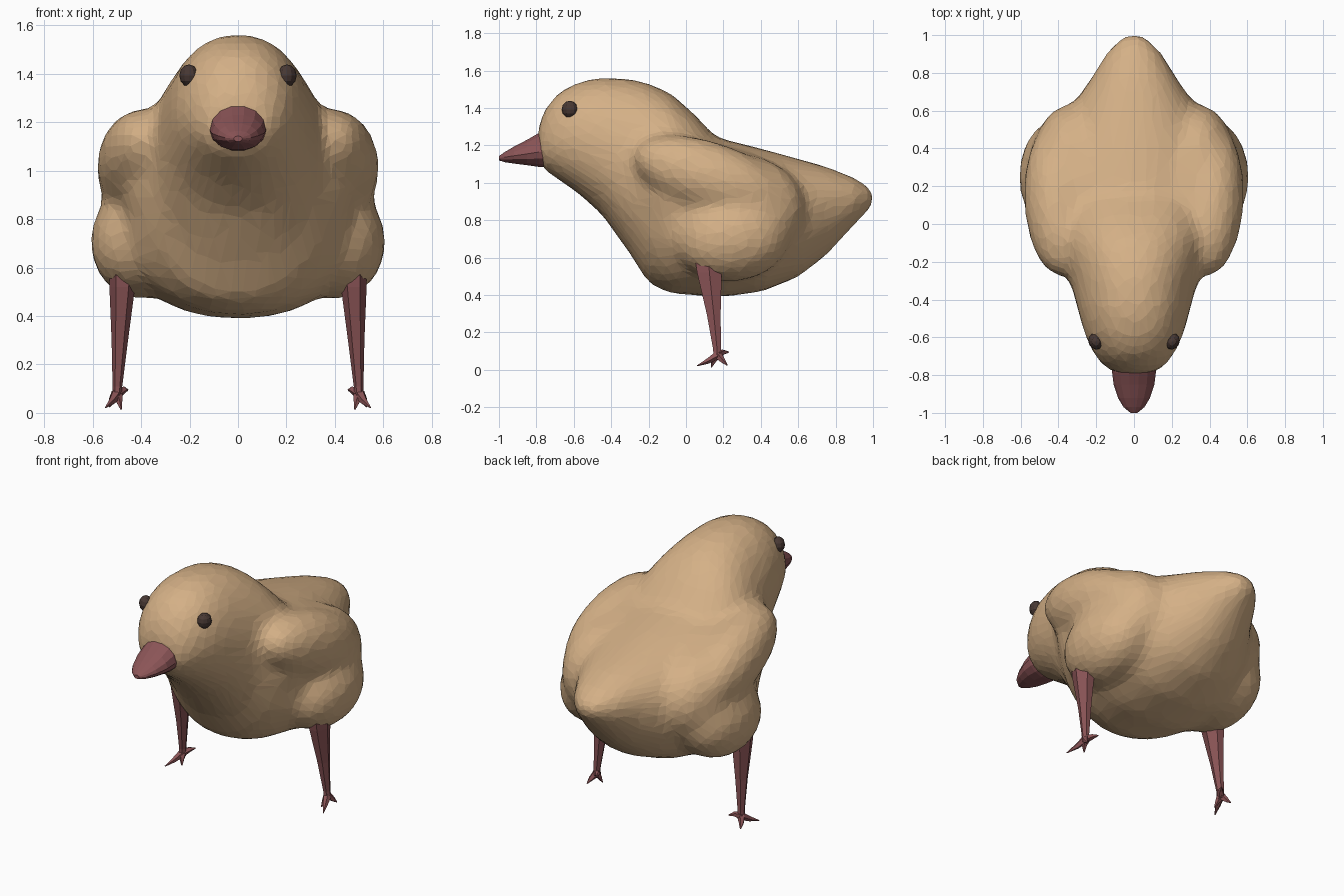
import bpy, bmesh, math
from mathutils import Vector, Matrix

if "Cube" in bpy.data.objects:
    bpy.data.objects.remove(bpy.data.objects["Cube"])


def material(name, rgb):
    m = bpy.data.materials.new(name)
    m.diffuse_color = (*rgb, 1)
    m.use_nodes = True
    m.node_tree.nodes["Principled BSDF"].inputs["Base Color"].default_value = m.diffuse_color
    return m


TAN = material("tan feathers", (0.66, 0.435, 0.24))
RED = material("dull red", (0.26, 0.09, 0.095))
DARK = material("dark brown", (0.065, 0.04, 0.034))


def loft(bm, rings):
    """Skin a list of equal-length point rings and close both ends."""
    loops = [[bm.verts.new(p) for p in ring] for ring in rings]
    n = len(loops[0])
    for a, b in zip(loops, loops[1:]):
        for i in range(n):
            j = (i + 1) % n
            bm.faces.new((a[i], a[j], b[j], b[i]))
    bm.faces.new(loops[0][::-1])
    bm.faces.new(loops[-1])


def section(y, zb, zt, w, zc, n, power=1.0):
    """Egg-shaped cross-section across y, widest at height zc."""
    pts = []
    for i in range(n):
        t = 2 * math.pi * i / n
        c, s = math.cos(t), math.sin(t)
        x = w * math.copysign(abs(c) ** power, c)
        pts.append((x, y, zc + s * ((zt - zc) if s > 0 else (zc - zb))))
    return pts


def spike(bm, points, radii, n=5):
    """Tapered tube through points."""
    rings = []
    pts = [Vector(p) for p in points]
    for k, p in enumerate(pts):
        d = (pts[min(k + 1, len(pts) - 1)] - pts[max(k - 1, 0)]).normalized()
        q = d.to_track_quat('Z', 'Y')
        rings.append([p + q @ Vector((radii[k] * math.cos(2 * math.pi * i / n),
                                      radii[k] * math.sin(2 * math.pi * i / n), 0))
                      for i in range(n)])
    loft(bm, rings)


def ellipsoid(bm, loc, scale, tilt=0.0, yaw=0.0, seg=24):
    m = (Matrix.Translation(loc) @ Matrix.Rotation(yaw, 4, 'Z')
         @ Matrix.Rotation(tilt, 4, 'X') @ Matrix.Diagonal((*scale, 1)))
    bmesh.ops.create_uvsphere(bm, u_segments=seg, v_segments=seg // 2, radius=1, matrix=m)


def finish(bm, name, mat, mirror=False):
    bmesh.ops.recalc_face_normals(bm, faces=bm.faces)
    me = bpy.data.meshes.new(name)
    bm.to_mesh(me)
    bm.free()
    me.materials.append(mat)
    ob = bpy.data.objects.new(name, me)
    bpy.context.collection.objects.link(ob)
    if mirror:
        ob.modifiers.new("mirror", 'MIRROR').use_mirror_merge = False
    return ob


# Body: head-to-tail loft fused with folded wings and thighs
bm = bmesh.new()
profile = [  # y, bottom, top, half width, height of widest point
    (-0.795, 1.12, 1.28, 0.08, 1.20), (-0.765, 1.07, 1.38, 0.155, 1.20),
    (-0.69, 1.02, 1.48, 0.215, 1.23), (-0.58, 0.945, 1.54, 0.265, 1.23),
    (-0.45, 0.83, 1.567, 0.30, 1.18), (-0.30, 0.62, 1.557, 0.34, 1.08),
    (-0.20, 0.46, 1.535, 0.39, 0.95), (-0.08, 0.405, 1.48, 0.45, 0.82),
    (0.04, 0.40, 1.375, 0.48, 0.76), (0.16, 0.385, 1.245, 0.49, 0.74),
    (0.40, 0.415, 1.185, 0.46, 0.76), (0.60, 0.495, 1.13, 0.35, 0.82),
    (0.76, 0.62, 1.085, 0.235, 0.89), (0.90, 0.775, 1.03, 0.155, 0.92),
    (1.0, 0.875, 0.97, 0.06, 0.92)]
loft(bm, [section(*p, 32, 0.9) for p in profile])
for s in (-1, 1):
    ellipsoid(bm, (s * 0.405, 0.13, 1.025), (0.18, 0.43, 0.195), -0.33, s * -0.04)  # wing
    ellipsoid(bm, (s * 0.405, 0.25, 0.705), (0.207, 0.31, 0.235), 0.1)   # thigh
    ellipsoid(bm, (s * 0.33, 0.28, 0.87), (0.225, 0.36, 0.29), -0.1)     # flank
    ellipsoid(bm, (s * 0.36, 0.33, 0.86), (0.19, 0.26, 0.20))            # wing-thigh blend
    ellipsoid(bm, (s * 0.26, 0.24, 1.02), (0.20, 0.40, 0.165), -0.3)     # shoulder
    ellipsoid(bm, (s * 0.30, 0.0, 0.92), (0.18, 0.25, 0.22), -0.3)       # breast side
body = finish(bm, "body", TAN)
r = body.modifiers.new("fuse", 'REMESH')
r.mode = 'VOXEL'
r.voxel_size = 0.025
sm = body.modifiers.new("soften", 'SMOOTH')
sm.factor = 0.5
sm.iterations = 26
d = body.modifiers.new("facets", 'DECIMATE')
d.ratio = 0.12

# Beak
bm = bmesh.new()
loft(bm, [section(*p, 14) for p in [
    (-0.70, 1.08, 1.29, 0.116, 1.17), (-0.785, 1.083, 1.27, 0.116, 1.165),
    (-0.85, 1.093, 1.232, 0.108, 1.155), (-0.92, 1.102, 1.195, 0.085, 1.145),
    (-0.97, 1.11, 1.165, 0.055, 1.137), (-1.0, 1.12, 1.143, 0.018, 1.132)]])
finish(bm, "beak", RED)

# Eyes
bm = bmesh.new()
ellipsoid(bm, (0.203, -0.622, 1.393), (0.038, 0.044, 0.046), 0, -0.5, 12)
finish(bm, "eyes", DARK, True)

# Legs: flat tapering shank with four toes
bm = bmesh.new()
loft(bm, [[(x + rx * math.cos(t), y + ry * math.sin(t), z)
           for t in [2 * math.pi * i / 6 for i in range(6)]]
          for x, y, z, rx, ry in [
              (0.475, 0.12, 0.60, 0.057, 0.084), (0.478, 0.125, 0.52, 0.053, 0.076),
              (0.488, 0.148, 0.30, 0.034, 0.043), (0.498, 0.166, 0.11, 0.02, 0.024),
              (0.50, 0.168, 0.06, 0.02, 0.024)]])
ankle = (0.50, 0.17, 0.08)
for mid, tip in [((0.522, 0.115, 0.047), (0.547, 0.06, 0.022)),
                 ((0.492, 0.15, 0.05), (0.482, 0.135, 0.014)),
                 ((0.52, 0.195, 0.05), (0.53, 0.22, 0.025)),
                 ((0.472, 0.20, 0.095), (0.455, 0.23, 0.095))]:
    spike(bm, [ankle, mid, tip], [0.024, 0.015, 0.003])
finish(bm, "legs", RED, True)
